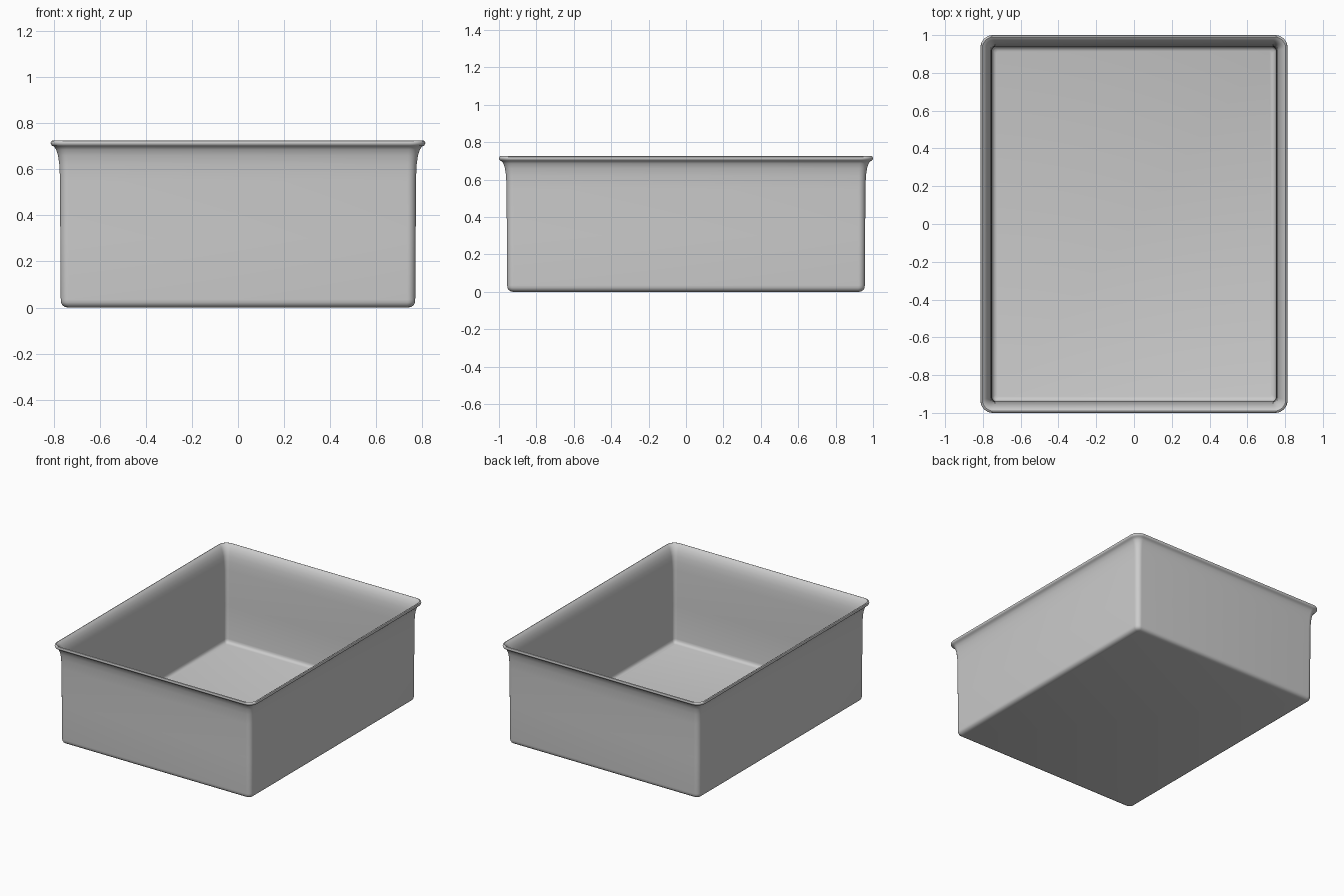
import bpy, bmesh, math

if "Cube" in bpy.data.objects:
    bpy.data.objects.remove(bpy.data.objects["Cube"])

HALF_X, HALF_Y, CORNER = 0.769, 0.956, 0.035
CORNER_STEPS = 8


def ring(offset, z):
    """Rounded rectangle, grown or shrunk by offset, at height z."""
    hx, hy = HALF_X + offset, HALF_Y + offset
    r = max(CORNER + offset * 0.7, 0.015)
    pts = []
    for q, (sx, sy) in enumerate([(1, 1), (-1, 1), (-1, -1), (1, -1)]):
        for i in range(CORNER_STEPS + 1):
            a = math.pi / 2 * (q + i / CORNER_STEPS)
            pts.append((sx * (hx - r) + r * math.cos(a),
                        sy * (hy - r) + r * math.sin(a), z))
    return pts


# Wall section: (offset from body side, height)
profile = [
    # rounded underside edge
    (-0.030, 0.0), (-0.018, 0.003), (-0.007, 0.010), (-0.001, 0.022), (0.0, 0.035),
    # outer wall and flare
    (0.002, 0.30), (0.003, 0.55), (0.006, 0.62), (0.012, 0.66), (0.020, 0.685),
    (0.030, 0.699),
    # rolled lip
    (0.038, 0.702), (0.043, 0.709), (0.044, 0.716), (0.041, 0.722), (0.034, 0.725),
    # inner flare and wall
    (0.024, 0.718), (0.012, 0.703), (0.001, 0.680), (-0.007, 0.650), (-0.012, 0.61),
    (-0.015, 0.55), (-0.017, 0.30), (-0.018, 0.050),
    # rounded floor edge
    (-0.020, 0.037), (-0.027, 0.027), (-0.040, 0.022),
]

bm = bmesh.new()
rings = [[bm.verts.new(p) for p in ring(o, z)] for o, z in profile]
n = len(rings[0])
for a, b in zip(rings, rings[1:]):
    for i in range(n):
        j = (i + 1) % n
        bm.faces.new((a[i], a[j], b[j], b[i]))
# Underside and floor
bm.faces.new(rings[0][::-1])
bm.faces.new(rings[-1])
bmesh.ops.recalc_face_normals(bm, faces=bm.faces[:])

mesh = bpy.data.meshes.new("baking_tin")
bm.to_mesh(mesh)
bm.free()
tin = bpy.data.objects.new("baking_tin", mesh)
bpy.context.collection.objects.link(tin)
bpy.context.view_layer.objects.active = tin
tin.select_set(True)
bpy.ops.object.shade_smooth_by_angle(angle=math.radians(40))
